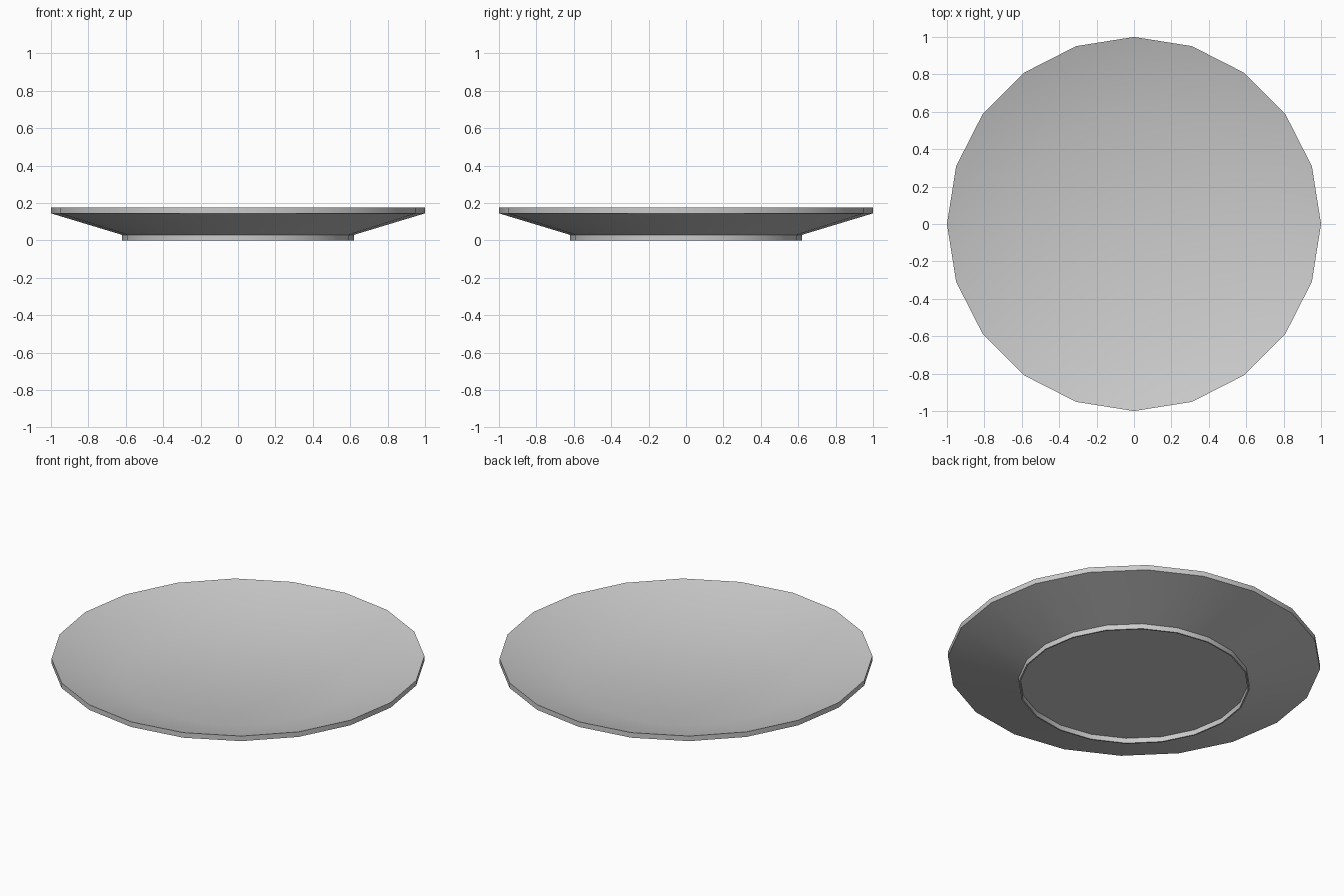
import bpy, bmesh
from math import cos, sin, tau

if "Cube" in bpy.data.objects:
    bpy.data.objects.remove(bpy.data.objects["Cube"])

SIDES = 20


def lathe(name, profile):
    """Spin a (radius, height) profile and close both ends with flat discs."""
    bm = bmesh.new()
    rings = [[bm.verts.new((r * cos(tau * i / SIDES), r * sin(tau * i / SIDES), z))
              for i in range(SIDES)] for r, z in profile]
    for lower, upper in zip(rings, rings[1:]):
        for i in range(SIDES):
            j = (i + 1) % SIDES
            bm.faces.new((lower[i], lower[j], upper[j], upper[i]))
    bm.faces.new(rings[0][::-1])
    bm.faces.new(rings[-1])
    bmesh.ops.recalc_face_normals(bm, faces=bm.faces[:])
    mesh = bpy.data.meshes.new(name)
    bm.to_mesh(mesh)
    bm.free()
    obj = bpy.data.objects.new(name, mesh)
    bpy.context.collection.objects.link(obj)
    bpy.context.view_layer.objects.active = obj
    obj.select_set(True)
    bpy.ops.object.shade_smooth_by_angle(angle=0.6)
    return obj


# Plate: recessed base, thin foot ring, flared underside, rim, shallow dish
lathe("plate", [
    (0.612, 0.03), (0.612, 0.0), (0.62, 0.0), (0.62, 0.03),
    (1.0, 0.145), (1.0, 0.175), (0.62, 0.06),
])
